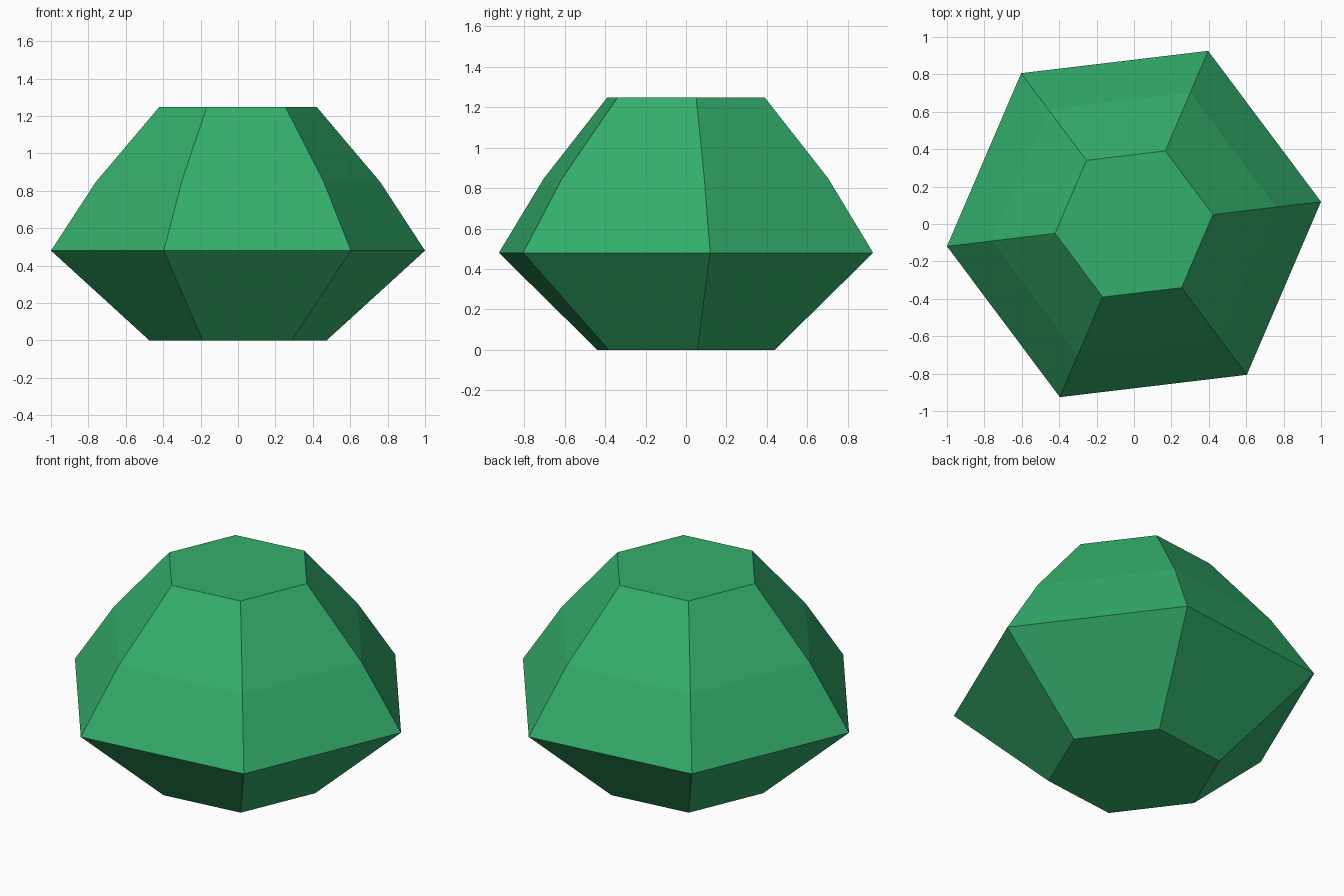
import bpy
import bmesh
from math import cos, sin, tau, radians

if "Cube" in bpy.data.objects:
    bpy.data.objects.remove(bpy.data.objects["Cube"], do_unlink=True)

SIDES = 6
TURN = radians(6.8)
# Gem profile: radius and height of each hexagonal ring, bottom to top
PROFILE = [(0.477, 0.0), (1.007, 0.48), (0.765, 0.848), (0.425, 1.247)]

# Single green material
green = bpy.data.materials.new("emerald green")
green.use_nodes = True
colour = (0.034, 0.43, 0.15, 1.0)
green.diffuse_color = colour
green.node_tree.nodes["Principled BSDF"].inputs["Base Color"].default_value = colour

# Faceted gem: stacked rings bridged by flat quads
bm = bmesh.new()
rings = []
for radius, z in PROFILE:
    angles = [TURN + tau * i / SIDES for i in range(SIDES)]
    rings.append([bm.verts.new((radius * cos(a), radius * sin(a), z)) for a in angles])

for low, high in zip(rings, rings[1:]):
    for i in range(SIDES):
        j = (i + 1) % SIDES
        bm.faces.new((low[i], low[j], high[j], high[i]))

# Flat base and table
bm.faces.new(rings[0][::-1])
bm.faces.new(rings[-1])
bmesh.ops.recalc_face_normals(bm, faces=bm.faces)

mesh = bpy.data.meshes.new("gem")
bm.to_mesh(mesh)
bm.free()
mesh.materials.append(green)
bpy.context.collection.objects.link(bpy.data.objects.new("gem", mesh))
